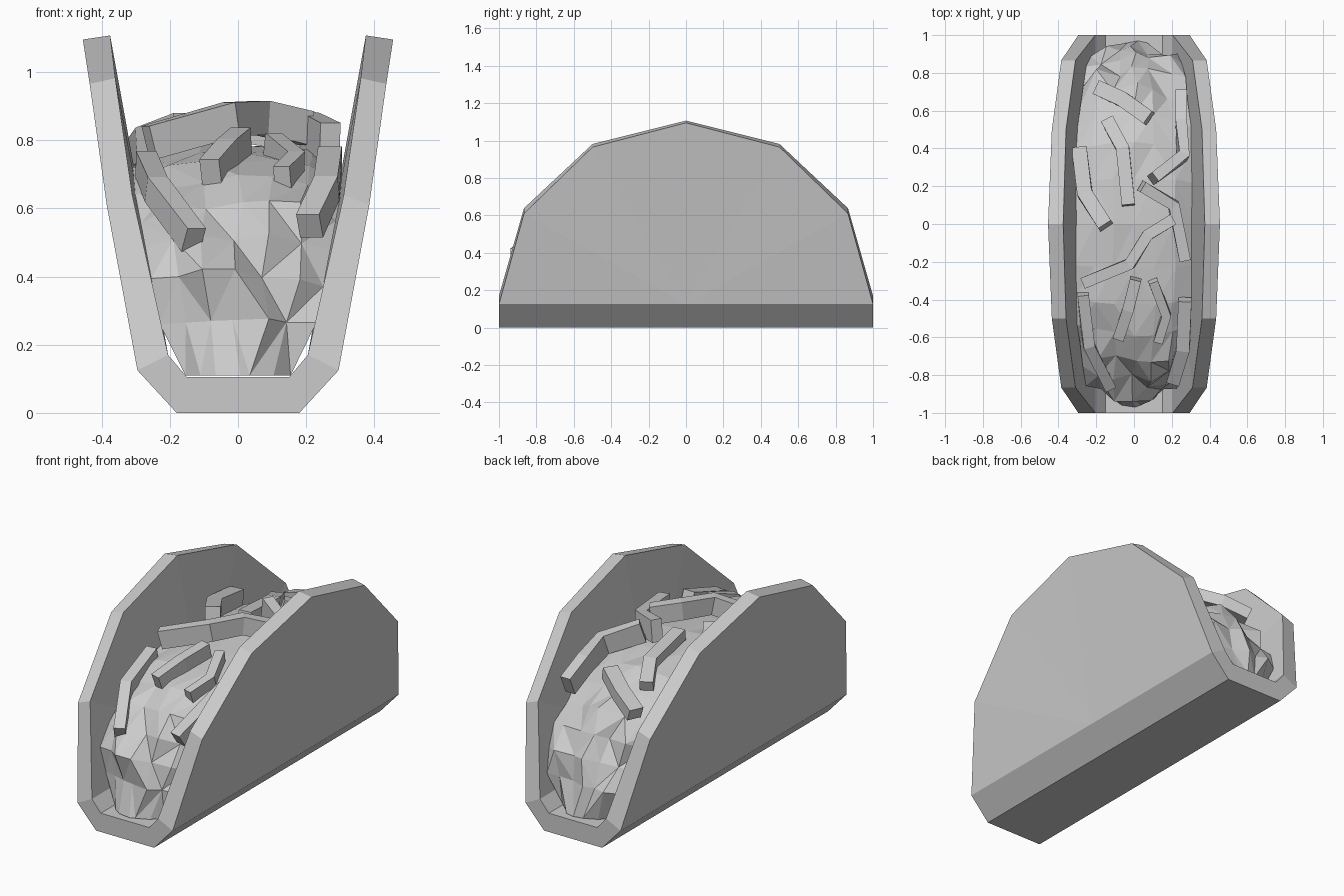
import bpy, bmesh, math, random
from mathutils import Vector

random.seed(7)
if "Cube" in bpy.data.objects:
    bpy.data.objects.remove(bpy.data.objects["Cube"], do_unlink=True)

GREY = (0.6, 0.6, 0.6, 1.0)
mat = bpy.data.materials.new("plain grey")
mat.use_nodes = True
mat.diffuse_color = GREY
mat.node_tree.nodes["Principled BSDF"].inputs["Base Color"].default_value = GREY


def make_object(name, bm, recalc=True):
    if recalc:
        bmesh.ops.remove_doubles(bm, verts=bm.verts, dist=1e-5)
        bmesh.ops.recalc_face_normals(bm, faces=bm.faces)
    mesh = bpy.data.meshes.new(name)
    bm.to_mesh(mesh)
    bm.free()
    mesh.materials.append(mat)
    obj = bpy.data.objects.new(name, mesh)
    bpy.context.collection.objects.link(obj)


def add_face(bm, *points):
    bm.faces.new([bm.verts.new(p) for p in points])


# Shell: two flaring half-disc walls joined by a flat chamfered base
def shell():
    bm = bmesh.new()
    outer_x = [0.295, 0.385, 0.435, 0.455, 0.435, 0.385, 0.295]
    inner_x = [0.205, 0.31, 0.36, 0.375, 0.36, 0.31, 0.205]
    for side in (-1, 1):
        outer, inner = [], []
        for i in range(7):
            a = math.pi * i / 6
            y, s = -math.cos(a), math.sin(a)
            outer.append((side * outer_x[i], y, 0.125 + 0.97 * s))
            inner.append((side * inner_x[i], y, 0.17 + 0.937 * s))
        for rim in (outer, inner):
            hub = (rim[0][0], 0, rim[0][2])
            for a, b in zip(rim, rim[1:]):
                add_face(bm, hub, a, b)
        for i in range(6):
            add_face(bm, outer[i], outer[i + 1], inner[i + 1], inner[i])
        # Chamfers between wall and base, split at the hub
        for rim, x, z in ((outer, 0.18, 0), (inner, 0.15, 0.105)):
            for y in (-1, 1):
                add_face(bm, (rim[0][0], y, rim[0][2]), (rim[0][0], 0, rim[0][2]),
                         (side * x, 0, z), (side * x, y, z))
        for y in (-1, 1):
            add_face(bm, (side * 0.295, y, 0.125), (side * 0.18, y, 0),
                     (side * 0.15, y, 0.105), (side * 0.205, y, 0.17))
    # Base slab
    for y in (-1, 1):
        for x, z in ((0.18, 0), (0.15, 0.105)):
            add_face(bm, (-x, 0, z), (x, 0, z), (x, y, z), (-x, y, z))
        add_face(bm, (-0.18, y, 0), (0.18, y, 0), (0.15, y, 0.105), (-0.15, y, 0.105))
    make_object("shell", bm)


LENGTH, HEIGHT, FLOOR, POWER = 0.97, 0.68, 0.11, 0.85


def wall_x(z):
    return min(0.21 + 0.19 * (z - 0.16), 0.15 + 0.85 * (z - 0.105))


# Filling: a lumpy arched mound, roughest at both ends
def filling():
    bm = bmesh.new()
    rows, cols = 16, 6
    grid = []
    for i in range(rows + 1):
        a = math.pi * i / rows
        c, s = math.cos(a), max(math.sin(a), 0)
        rough = 0.05 if s < 0.72 else 0.02
        row = []
        for j in range(cols + 1):
            u = 2 * j / cols - 1
            f = 1 - 0.1 * u * u
            if 0 < i < rows:
                f += random.uniform(-rough, rough)
            y = -math.copysign(abs(c) ** POWER, c) * LENGTH * f
            z = FLOOR + HEIGHT * f * s ** POWER
            x = u * wall_x(z)
            if 0 < j < cols:
                x += random.uniform(-0.4, 0.4) * rough
            row.append(bm.verts.new((x, y, z)))
        grid.append(row)
    for i in range(rows):
        for j in range(cols):
            quad = [grid[i][j], grid[i][j + 1], grid[i + 1][j + 1], grid[i + 1][j]]
            k = random.randint(0, 1)
            quad = quad[k:] + quad[:k]
            bm.faces.new(quad[:3])
            bm.faces.new([quad[2], quad[3], quad[0]])
    make_object("filling", bm, recalc=False)


def mound_z(x, y):
    s = max(1 - (abs(y) / LENGTH) ** (2 / POWER), 0) ** (POWER / 2)
    return FLOOR + HEIGHT * s * (1 - (x / 0.28) ** 2 / 10)


# Shred: a bent rectangular strip lying on the mound
def shred(name, path, width, height, lift):
    bm = bmesh.new()
    pts = [Vector((x, y, mound_z(x, y) + lift)) for x, y in path]
    rings = []
    for i, p in enumerate(pts):
        along = (pts[min(i + 1, len(pts) - 1)] - pts[max(i - 1, 0)]).normalized()
        across = along.cross(Vector((0, 0, 1))).normalized() * width / 2
        up = across.cross(along).normalized() * height / 2
        rings.append([bm.verts.new(p + across * a + up * b)
                      for a, b in ((-1, -1), (1, -1), (1, 1), (-1, 1))])
    for r, q in zip(rings, rings[1:]):
        for k in range(4):
            n = (k + 1) % 4
            bm.faces.new((r[k], r[n], q[n], q[k]))
    bm.faces.new(rings[0])
    bm.faces.new(rings[-1])
    make_object(name, bm)


shell()
filling()

# Path points, width, height, lift above the mound
shreds = [
    ([(-0.19, 0.72), (-0.06, 0.66), (0.08, 0.56)], 0.08, 0.07, 0.05),
    ([(0.25, 0.69), (0.25, 0.54), (0.26, 0.36), (0.1, 0.24)], 0.06, 0.11, 0.08),
    ([(-0.14, 0.55), (-0.06, 0.4), (-0.03, 0.1)], 0.07, 0.06, 0.03),
    ([(-0.29, 0.4), (-0.26, 0.16), (-0.15, -0.01)], 0.08, 0.1, 0.06),
    ([(0.04, 0.2), (0.21, 0.1), (0.27, -0.19)], 0.06, 0.12, 0.07),
    ([(-0.26, -0.31), (-0.02, -0.21), (0.07, -0.06), (0.2, 0.02)], 0.06, 0.1, 0.08),
    ([(0.01, -0.29), (-0.03, -0.45), (-0.08, -0.6)], 0.06, 0.09, 0.02),
    ([(0.1, -0.3), (0.17, -0.48), (0.13, -0.62)], 0.05, 0.08, 0.02),
    ([(0.27, -0.4), (0.26, -0.66), (0.21, -0.83)], 0.07, 0.08, 0.05),
    ([(-0.27, -0.37), (-0.24, -0.64), (-0.13, -0.86)], 0.06, 0.08, 0.03),
]
for i, data in enumerate(shreds):
    shred(f"shred_{i + 1}", *data)
